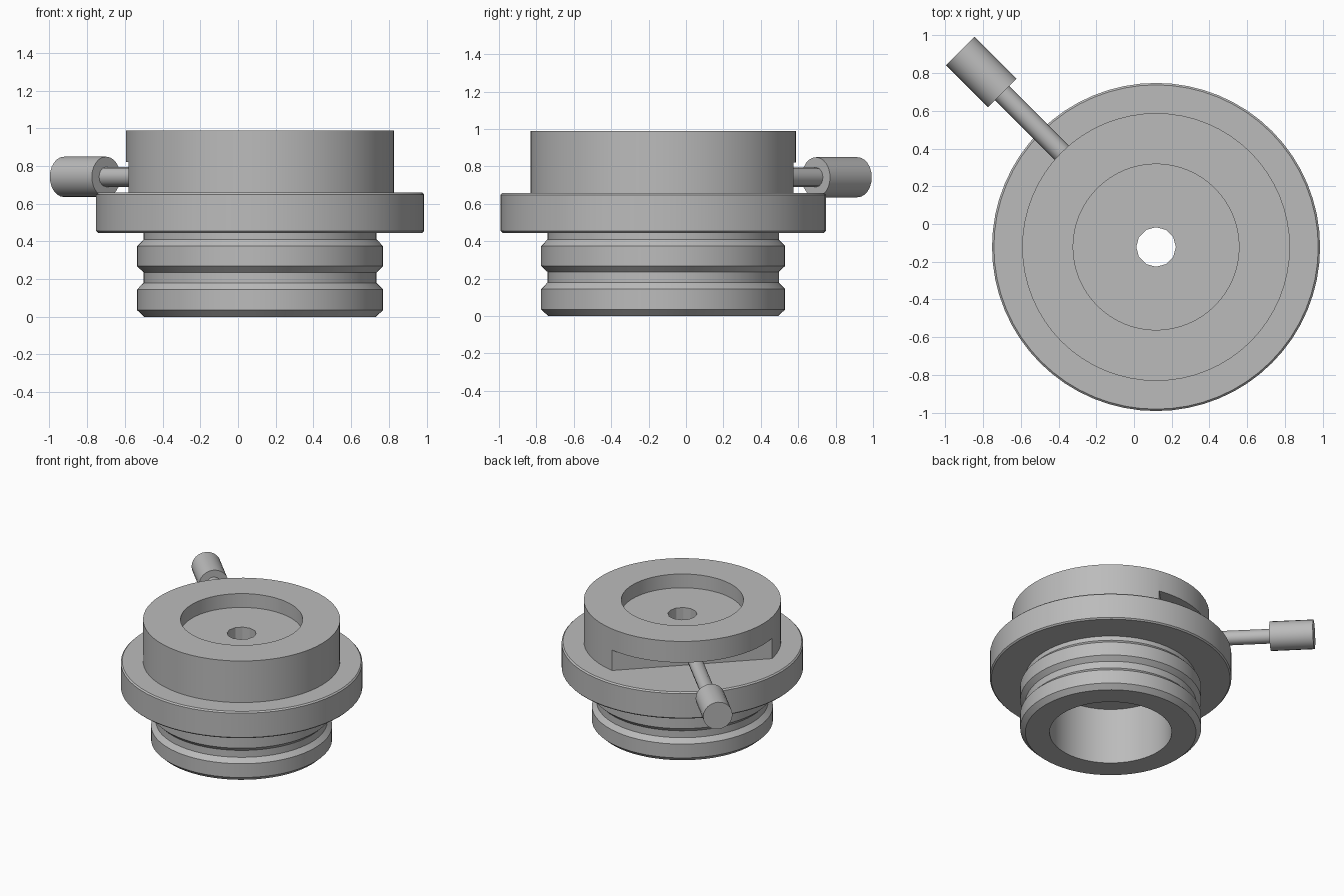
import bpy, bmesh, math
from mathutils import Vector

cube = bpy.data.objects.get("Cube")
if cube:
    bpy.data.objects.remove(cube, do_unlink=True)

AXIS = Vector((0.117, -0.122, 0))      # centre of the turned parts
LEVER = Vector((-1, 1, 0)).normalized()  # direction the lever points

metal = bpy.data.materials.new("grey_metal")
metal.use_nodes = True
metal.diffuse_color = (0.5, 0.5, 0.5, 1)
metal.node_tree.nodes["Principled BSDF"].inputs["Base Color"].default_value = (0.5, 0.5, 0.5, 1)


def finish(obj):
    obj.data.materials.clear()
    obj.data.materials.append(metal)
    bpy.ops.object.select_all(action='DESELECT')
    obj.select_set(True)
    bpy.context.view_layer.objects.active = obj
    bpy.ops.object.shade_smooth_by_angle(angle=math.radians(31))


def lathe(name, profile, segments=64):
    """Revolve (radius, z) points, from axis to axis, into a closed solid."""
    bm = bmesh.new()
    rings = []
    for r, z in profile:
        if r == 0:
            rings.append([bm.verts.new((0, 0, z))] * segments)
        else:
            rings.append([bm.verts.new((r * math.cos(a), r * math.sin(a), z))
                          for a in (math.tau * i / segments for i in range(segments))])
    for low, high in zip(rings, rings[1:]):
        for i in range(segments):
            j = (i + 1) % segments
            corners = dict.fromkeys((low[i], low[j], high[j], high[i]))
            bm.faces.new(list(corners))
    bmesh.ops.recalc_face_normals(bm, faces=bm.faces)
    mesh = bpy.data.meshes.new(name)
    bm.to_mesh(mesh)
    bm.free()
    obj = bpy.data.objects.new(name, mesh)
    obj.location = AXIS
    bpy.context.collection.objects.link(obj)
    return obj


def cut(obj, cutter):
    mod = obj.modifiers.new("cut", 'BOOLEAN')
    mod.operation = 'DIFFERENCE'
    mod.solver = 'EXACT'
    mod.object = cutter
    bpy.context.view_layer.update()
    bpy.context.view_layer.objects.active = obj
    bpy.ops.object.modifier_apply(modifier=mod.name)


def rod(name, radius, start, end, sides):
    """Cylinder along the lever direction, by distance from the axis."""
    place = AXIS + LEVER * (start + end) / 2 + Vector((0, 0, 0.742))
    bpy.ops.mesh.primitive_cylinder_add(
        vertices=sides, radius=radius, depth=end - start, location=place,
        rotation=LEVER.to_track_quat('Z', 'Y').to_euler())
    obj = bpy.context.object
    obj.name = name
    finish(obj)


# Grooved plug with flange and a wide bore underneath
base = lathe("flanged_plug", [
    (0, 0.445), (0.44, 0.445), (0.44, 0), (0.615, 0),
    (0.652, 0.035), (0.652, 0.145), (0.618, 0.18), (0.618, 0.235),
    (0.652, 0.268), (0.652, 0.375), (0.618, 0.41), (0.618, 0.445),
    (0.86, 0.445), (0.87, 0.455), (0.87, 0.648), (0.86, 0.658), (0, 0.658)])

# Upper drum with a shallow recess
drum = lathe("upper_drum", [
    (0, 0.64), (0.71, 0.64), (0.71, 0.988), (0.44, 0.988), (0.44, 0.878), (0, 0.878)])

# Centre hole through both parts
hole = lathe("hole_cutter", [(0, 0.2), (0.105, 0.2), (0.105, 1.2), (0, 1.2)], 12)
cut(base, hole)
cut(drum, hole)

# Slot for the lever along one side of the drum
slot_wall = 0.402
bpy.ops.mesh.primitive_cube_add(
    size=1, location=AXIS + LEVER * (slot_wall + 0.5) + Vector((0, 0, 0.71)),
    rotation=(0, 0, math.atan2(LEVER.y, LEVER.x)))
slot = bpy.context.object
slot.name = "slot_cutter"
slot.scale = (1, 2, 0.22)
cut(drum, slot)

for cutter in (hole, slot):
    bpy.data.objects.remove(cutter, do_unlink=True)
for part in (base, drum):
    finish(part)

# Lever
rod("lever_rod", 0.053, 0.35, 1.2, 12)
rod("lever_knob", 0.107, 1.155, 1.47, 24)
